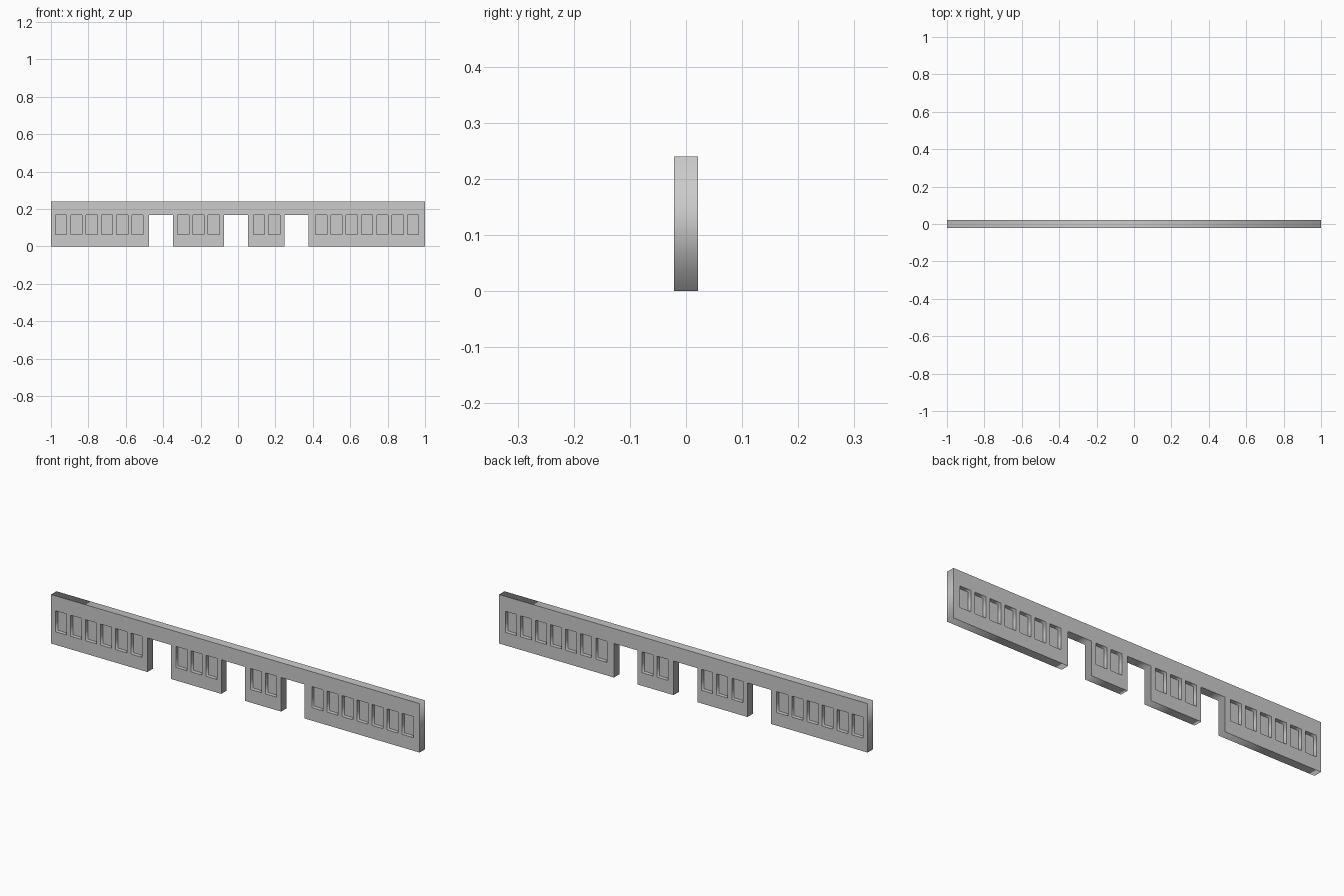
import bpy
from math import radians

if "Cube" in bpy.data.objects:
    bpy.data.objects.remove(bpy.data.objects["Cube"])

HEIGHT, HALF_DEPTH, PANE_HALF = 0.24, 0.021, 0.002
SILL, HEAD = 0.064, 0.167
WIN_W, PITCH = 0.06, 0.0818
doorways = [(-0.477, -0.348), (-0.076, 0.053), (0.249, 0.376)]
window_groups = [(-0.976, 6), (-0.323, 3), (0.082, 2), (0.415, 7)]  # first left edge, count


def rect(x0, x1, z0, z1):
    return [(x0, z0), (x1, z0), (x1, z1), (x0, z1)]


def extruded(name, outlines, half_depth):
    """Filled upright sheet; outlines inside another outline become holes."""
    curve = bpy.data.curves.new(name, 'CURVE')
    curve.dimensions = '2D'
    curve.fill_mode = 'BOTH'
    curve.extrude = half_depth
    for pts in outlines:
        s = curve.splines.new('POLY')
        s.points.add(len(pts) - 1)
        for p, (x, z) in zip(s.points, pts):
            p.co = (x, z, 0, 1)
        s.use_cyclic_u = True
    ob = bpy.data.objects.new(name, curve)
    ob.rotation_euler.x = radians(90)
    bpy.context.collection.objects.link(ob)
    bpy.ops.object.select_all(action='DESELECT')
    ob.select_set(True)
    bpy.context.view_layer.objects.active = ob
    bpy.ops.object.convert(target='MESH')
    ob = bpy.context.object
    ob.data.shade_flat()
    return ob


windows = [rect(x + i * PITCH, x + i * PITCH + WIN_W, SILL, HEAD)
           for x, n in window_groups for i in range(n)]

# Wall outline with doorway notches along the bottom
outline = [(-1, 0)]
for a, b in doorways:
    outline += [(a, 0), (a, HEAD), (b, HEAD), (b, 0)]
outline += [(1, 0), (1, HEIGHT), (-1, HEIGHT)]
extruded("wall", [outline] + windows, HALF_DEPTH)

# Thin panes set in the middle of the wall
extruded("window_panes", windows, PANE_HALF)
